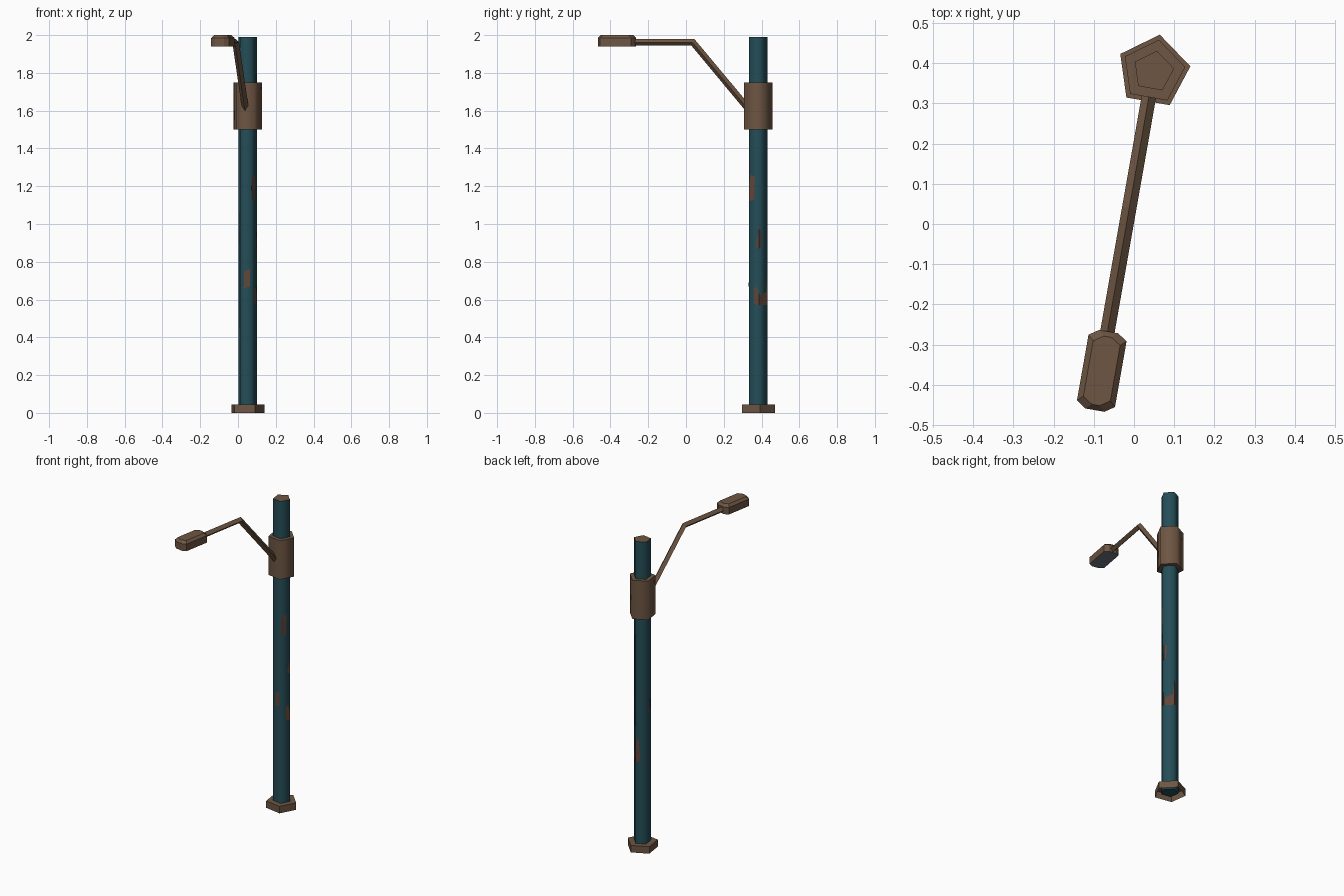
import bpy, bmesh, math
from mathutils import Matrix, Vector

if "Cube" in bpy.data.objects:
    bpy.data.objects.remove(bpy.data.objects["Cube"])

# Local frame: pole axis at the origin, arm reaching toward -y; then placed in the world
PLACE = Matrix.Translation((0.048, 0.379, 0)) @ Matrix.Rotation(math.radians(-10), 4, 'Z')
POLE_R = 0.052


def material(name, rgb):
    m = bpy.data.materials.new(name)
    m.diffuse_color = (*rgb, 1)
    m.use_nodes = True
    m.node_tree.nodes["Principled BSDF"].inputs["Base Color"].default_value = m.diffuse_color
    return m


BROWN = material("weathered brown", (0.155, 0.092, 0.056))
TEAL = material("dark teal paint", (0.018, 0.075, 0.096))
RUST = material("rust", (0.115, 0.062, 0.043))
LENS = material("grey lens", (0.15, 0.18, 0.22))


def finish(name, bm, mats, smooth=False):
    bm.transform(PLACE)
    me = bpy.data.meshes.new(name)
    bm.to_mesh(me)
    bm.free()
    for m in mats:
        me.materials.append(m)
    ob = bpy.data.objects.new(name, me)
    bpy.context.collection.objects.link(ob)
    if smooth:
        bpy.ops.object.select_all(action='DESELECT')
        ob.select_set(True)
        bpy.context.view_layer.objects.active = ob
        bpy.ops.object.shade_smooth_by_angle(angle=math.radians(75))
    return ob


def loft(rings, cap_start=True, cap_end=True):
    """Skin matching rings of points; returns the bmesh."""
    bm = bmesh.new()
    vs = [[bm.verts.new(p) for p in ring] for ring in rings]
    n = len(vs[0])
    for a, b in zip(vs, vs[1:]):
        for i in range(n):
            j = (i + 1) % n
            bm.faces.new((a[i], a[j], b[j], b[i]))
    if cap_start:
        bm.faces.new(vs[0][::-1])
    if cap_end:
        bm.faces.new(vs[-1])
    bm.normal_update()
    return bm


def pentagon(r, z):
    angles = [math.radians(90 + 72 * k) for k in range(5)]
    return [(r * math.cos(a), r * math.sin(a), z) for a in angles]


# Base: hollow underneath
finish("base", loft([pentagon(0.093, 0), pentagon(0.093, 0.045)], cap_start=False), [BROWN])

# Pole with a brown top cap
bm = loft([pentagon(POLE_R, 0.01), pentagon(POLE_R, 1.99)])
for f in bm.faces:
    f.material_index = 1 if f.normal.z > 0.5 else 0
finish("pole", bm, [TEAL, BROWN], smooth=True)

# Collar holding the arm
finish("collar", loft([pentagon(0.08, 1.5), pentagon(0.08, 1.75)]), [BROWN], smooth=True)

# Arm: diamond section bent at the elbow (section is mitred there)
w = 0.018
path = [(-0.045, 1.604), (-0.348, 1.962), (-0.68, 1.962)]
normals = [Vector((0.763, 0.646)), Vector((0.423, 1.0)), Vector((0, 1.0))]
rings = []
for (y, z), n in zip(path, normals):
    n = n * w
    rings.append([(w, y, z), (0, y + n.x, z + n.y), (-w, y, z), (0, y - n.x, z - n.y)])
bm = loft(rings)
bmesh.ops.recalc_face_normals(bm, faces=bm.faces)
finish("arm", bm, [BROWN])


# Lamp head: chamfered box with a slightly inset top and a grey lens below
def lamp_ring(hx, hy, z):
    cx, cy = 0.024, 0.016
    quarter = [(hx, hy - cy), (hx - cx, hy)]
    pts = quarter + [(-x, y) for x, y in quarter[::-1]]
    pts += [(-x, -y) for x, y in pts]
    return [(x + 0.003, y - 0.755, z) for x, y in pts]


bm = loft([lamp_ring(0.048, 0.099, 1.94), lamp_ring(0.048, 0.099, 1.985),
           lamp_ring(0.034, 0.086, 2.0)])
for f in bm.faces:
    f.material_index = 1 if f.normal.z < -0.5 else 0
finish("lamp_head", bm, [BROWN, LENS])

# Rust patches: thin plates on pole sides; u runs -1..1 across a side, then height
FRONT, RIGHT, BACK_RIGHT, BACK_LEFT, LEFT = 270, 342, 54, 126, 198
patches = [
    (FRONT, [(-0.35, 0.66), (0.8, 0.67), (0.75, 0.76), (-0.25, 0.75)]),
    (RIGHT, [(-0.9, 1.12), (0.1, 1.13), (0.25, 1.25), (-0.6, 1.26), (-0.95, 1.2)]),
    (RIGHT, [(0.4, 0.88), (1, 0.87), (1, 0.97)]),
    (BACK_RIGHT, [(-1, 0.87), (-0.6, 0.88), (-0.4, 0.97), (-1, 0.97)]),
    (RIGHT, [(0, 0.58), (1, 0.57), (1, 0.63), (0.6, 0.67), (0.1, 0.66)]),
    (BACK_RIGHT, [(-1, 0.57), (1, 0.57), (1, 0.73), (0.7, 0.64), (-1, 0.62)]),
    (BACK_LEFT, [(-1, 0.57), (-0.1, 0.58), (-0.4, 0.71), (-1, 0.73)]),
    (LEFT, [(-0.2, 0.88), (0.6, 0.9), (0.5, 0.97)]),
]
bm = bmesh.new()
apothem = POLE_R * math.cos(math.radians(36)) + 0.0012
half = POLE_R * math.sin(math.radians(36))
for side, outline in patches:
    c, s = math.cos(math.radians(side)), math.sin(math.radians(side))
    bm.faces.new([bm.verts.new((apothem * c - u * half * s, apothem * s + u * half * c, z))
                  for u, z in outline])
finish("rust_patches", bm, [RUST])
